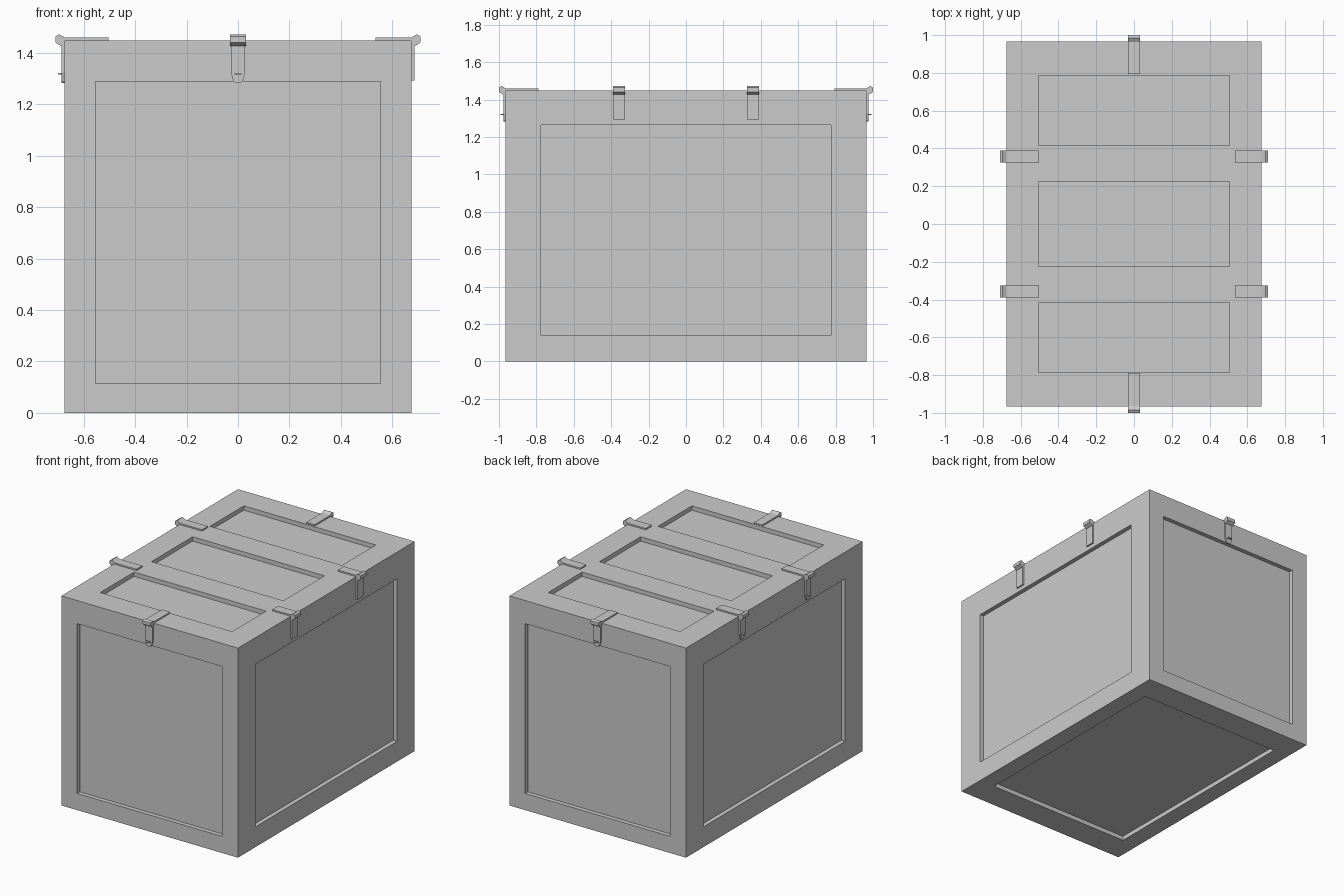
import bpy, bmesh
from math import radians
from mathutils import Matrix

if "Cube" in bpy.data.objects:
    bpy.data.objects.remove(bpy.data.objects["Cube"])

HX, HY, H, SEAM, DEPTH = 0.676, 0.966, 1.45, 1.41, 0.03


def add_object(name, bm):
    bmesh.ops.recalc_face_normals(bm, faces=bm.faces)
    mesh = bpy.data.meshes.new(name)
    bm.to_mesh(mesh)
    bm.free()
    ob = bpy.data.objects.new(name, mesh)
    bpy.context.collection.objects.link(ob)
    return ob


def add_box(bm, x0, x1, y0, y1, z0, z1):
    m = (Matrix.Translation(((x0 + x1) / 2, (y0 + y1) / 2, (z0 + z1) / 2))
         @ Matrix.Diagonal((x1 - x0, y1 - y0, z1 - z0, 1)))
    bmesh.ops.create_cube(bm, size=1, matrix=m)


def extrude_profile(bm, points, vec):
    face = bm.faces.new([bm.verts.new(p) for p in points])
    new = bmesh.ops.extrude_face_region(bm, geom=[face])["geom"]
    bmesh.ops.translate(bm, vec=vec, verts=[g for g in new if isinstance(g, bmesh.types.BMVert)])


def recessed_box(name, bounds, recesses):
    bm = bmesh.new()
    add_box(bm, *bounds)
    ob = add_object(name, bm)
    for r in recesses:
        bm = bmesh.new()
        add_box(bm, *r)
        cutter = add_object("recess_cutter", bm)
        cutter.hide_render = True
        mod = ob.modifiers.new("recess", 'BOOLEAN')
        mod.operation = 'DIFFERENCE'
        mod.solver = 'EXACT'
        mod.object = cutter
        bpy.context.view_layer.objects.active = ob
        bpy.ops.object.modifier_apply(modifier=mod.name)
        bpy.data.objects.remove(cutter)
    return ob


# Crate body with recessed panels on four sides and the underside
panels = [(-0.555, 0.555, -0.775, 0.775, -0.1, DEPTH)]
for s in (-1, 1):
    ys = sorted((s * (HY - DEPTH), s * (HY + 0.1)))
    xs = sorted((s * (HX - DEPTH), s * (HX + 0.1)))
    panels.append((-0.555, 0.555, *ys, 0.115, 1.29))
    panels.append((*xs, -0.775, 0.775, 0.14, 1.265))
recessed_box("crate_body", (-HX, HX, -HY, HY, 0, SEAM), panels)

# Lid with three recessed panels
lid_panels = [(-0.505, 0.505, a, b, H - DEPTH, H + 0.1)
              for a, b in ((-0.785, -0.415), (-0.225, 0.225), (0.415, 0.785))]
recessed_box("lid", (-HX, HX, -HY, HY, SEAM, H), lid_panels)


# Strap hardware, modelled facing -y with the crate wall at y = 0
def add_clasp(name, angle, wall, offset, reach, latch):
    bm = bmesh.new()
    w = 0.032
    # strap on the lid
    add_box(bm, -w, w, -0.004, reach, H - 0.002, H + 0.01)
    # knuckle over the edge
    knuckle = [(-0.002, 1.440), (-0.002, 1.460), (0.019, 1.473), (0.034, 1.465),
               (0.034, 1.441), (0.012, 1.427), (-0.002, 1.427)]
    extrude_profile(bm, [(-w, -u, z) for u, z in knuckle], (2 * w, 0, 0))
    # hanging plate: tapered for latches, square for hinges
    if latch:
        p = 0.028
        plate = [(-p, 1.44), (-p, 1.325), (-0.018, 1.291), (-0.012, 1.284),
                 (0.012, 1.284), (0.018, 1.291), (p, 1.325), (p, 1.44)]
    else:
        plate = [(-w, 1.44), (-w, 1.294), (w, 1.294), (w, 1.44)]
    extrude_profile(bm, [(x, 0.002, z) for x, z in plate], (0, -0.012, 0))
    # staple through the plate
    if latch:
        add_box(bm, -0.013, 0.013, -0.025, 0.0, 1.317, 1.323)
    ob = add_object(name, bm)
    ob.matrix_world = (Matrix.Rotation(radians(angle), 4, 'Z')
                       @ Matrix.Translation((offset, -wall, 0)))


add_clasp("front_latch", 0, HY, 0, 0.178, True)
add_clasp("back_latch", 180, HY, 0, 0.173, True)
for i, y in enumerate((-0.358, 0.358)):
    add_clasp(f"left_latch_{i + 1}", -90, HX, y, 0.172, True)
    add_clasp(f"right_hinge_{i + 1}", 90, HX, y, 0.14, False)
